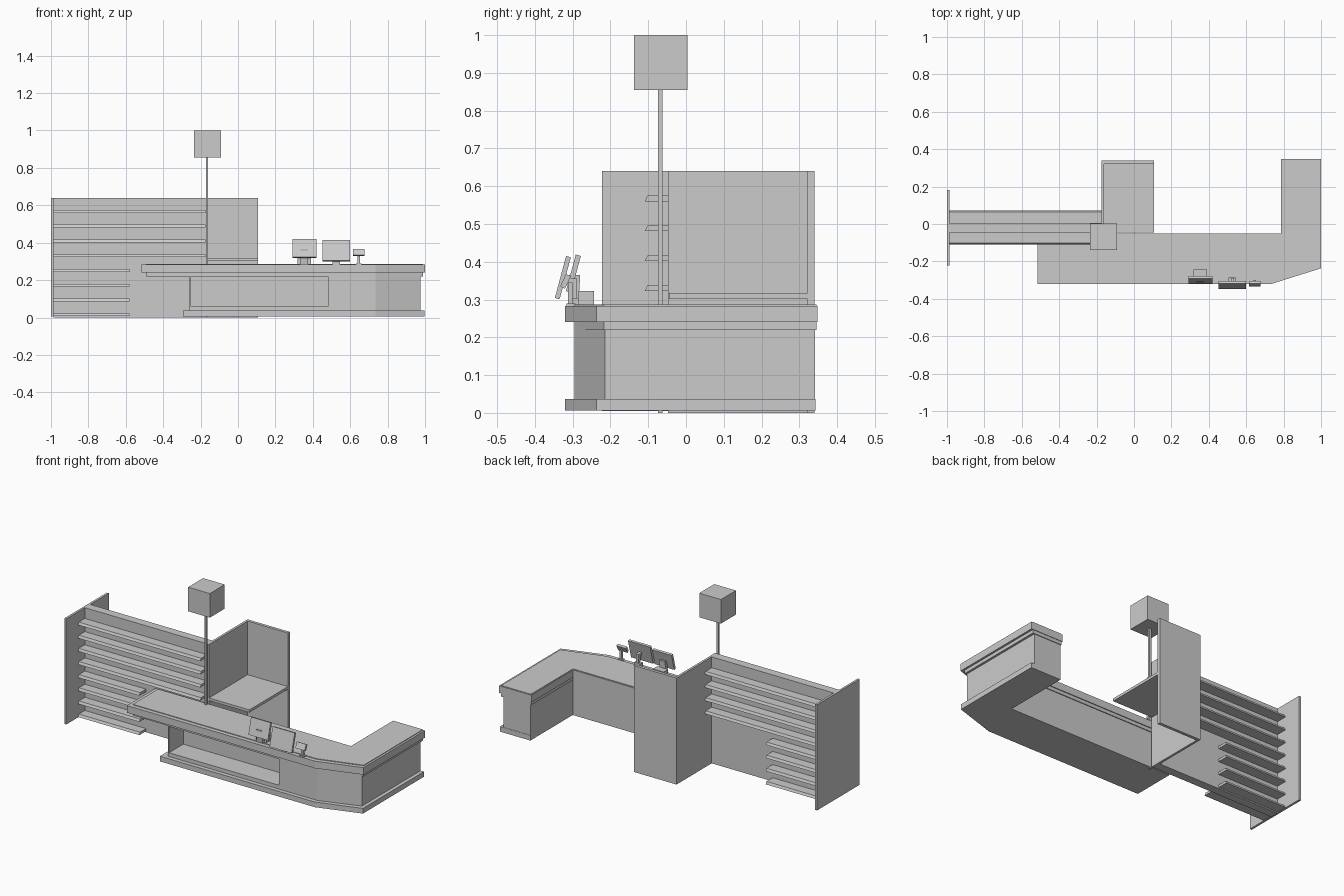
import bpy
import math
from mathutils import Matrix

if "Cube" in bpy.data.objects:
    bpy.data.objects.remove(bpy.data.objects["Cube"])


def mesh_object(name, verts, faces):
    mesh = bpy.data.meshes.new(name)
    mesh.from_pydata(verts, [], faces)
    obj = bpy.data.objects.new(name, mesh)
    bpy.context.collection.objects.link(obj)
    return obj


def prism(name, outline, z0, z1):
    """Extrude a counter-clockwise xy outline from z0 to z1."""
    n = len(outline)
    verts = [(x, y, z) for z in (z0, z1) for x, y in outline]
    faces = [list(range(n))[::-1], list(range(n, 2 * n))]
    faces += [(i, (i + 1) % n, n + (i + 1) % n, n + i) for i in range(n)]
    return mesh_object(name, verts, faces)


def box(name, x0, x1, y0, y1, z0, z1):
    return prism(name, [(x0, y0), (x1, y0), (x1, y1), (x0, y1)], z0, z1)


def bar(name, x0, x1, yz):
    """Extrude a yz profile along x."""
    n = len(yz)
    verts = [(x, y, z) for x in (x0, x1) for y, z in yz]
    faces = [list(range(n))[::-1], list(range(n, 2 * n))]
    faces += [(i, (i + 1) % n, n + (i + 1) % n, n + i) for i in range(n)]
    return mesh_object(name, verts, faces)


def tilted_panel(name, cx, cy, cz, w, h, t, lean):
    obj = box(name, -w / 2, w / 2, -t / 2, t / 2, -h / 2, h / 2)
    obj.data.transform(Matrix.Translation((cx, cy, cz)) @ Matrix.Rotation(-lean, 4, 'X'))
    return obj


def counter_outline(left, front, chamfer_x, chamfer_y, right, end, inner_x, back):
    return [(left, front), (chamfer_x, front), (right, chamfer_y), (right, end),
            (inner_x, end), (inner_x, back), (left, back)]


# Display wall with its end panel
box("wall_end_panel", -1.0, -0.987, -0.222, 0.182, 0.005, 0.64)
box("display_wall", -0.987, -0.172, -0.045, 0.006, 0.0, 0.64)

# Shelves on both sides of the wall, the lower four short
MID = -0.019
for i in range(8):
    z = 0.56 - i * 0.079
    x1 = -0.174 if i < 4 else -0.58
    for side, s in (("front", -1), ("back", 1)):
        profile = [(MID + s * 0.024, z), (MID + s * 0.09, z),
                   (MID + s * 0.083, z + 0.015), (MID + s * 0.024, z + 0.015)]
        if s < 0:
            profile.reverse()
        bar(f"{side}_shelf_{i + 1}", -0.987, x1, profile)

# Tall corner unit
box("corner_side_panel", -0.175, -0.161, -0.047, 0.34, 0.0, 0.64)
box("corner_back_panel", -0.161, 0.107, 0.322, 0.34, 0.0, 0.64)
box("corner_shelf", -0.161, 0.107, -0.045, 0.322, 0.302, 0.318)

# Sign pole and cube
box("sign_pole", -0.172, -0.16, -0.074, -0.062, 0.0, 0.86)
box("sign_cube", -0.235, -0.091, -0.138, 0.004, 0.855, 1.0)

# Counter: plinth, body with open niche, edged worktop
prism("counter_plinth", counter_outline(-0.295, -0.32, 0.735, -0.237, 0.997, 0.343, 0.795, -0.06),
      0.006, 0.037)
body = prism("counter_body", counter_outline(-0.26, -0.295, 0.735, -0.215, 0.975, 0.341, 0.795, -0.06),
             0.035, 0.242)
niche = box("niche_cutter", -0.252, 0.48, -0.40, -0.16, 0.06, 0.218)
niche.hide_render = True
niche.hide_viewport = True
cut = body.modifiers.new("niche", 'BOOLEAN')
cut.operation = 'DIFFERENCE'
cut.solver = 'EXACT'
cut.object = niche
prism("worktop_edge", counter_outline(-0.515, -0.32, 0.735, -0.237, 1.0, 0.348, 0.785, -0.05),
      0.24, 0.283)
prism("worktop_surface", counter_outline(-0.493, -0.295, 0.73, -0.217, 0.988, 0.345, 0.79, -0.055),
      0.22, 0.287)

# Till display
LEAN = math.radians(15)
box("till_base", 0.318, 0.39, -0.285, -0.243, 0.283, 0.322)
bar("till_neck", 0.335, 0.375, [(-0.30, 0.285), (-0.285, 0.285), (-0.28, 0.365), (-0.31, 0.365)])
tilted_panel("till_screen", 0.356, -0.298, 0.369, 0.13, 0.1, 0.014, LEAN)

# Customer display
box("customer_display_foot", 0.505, 0.545, -0.312, -0.285, 0.283, 0.304)
bar("customer_display_neck", 0.518, 0.534,
    [(-0.302, 0.30), (-0.288, 0.30), (-0.288, 0.355), (-0.32, 0.36)])
tilted_panel("customer_display_screen", 0.526, -0.326, 0.358, 0.147, 0.115, 0.013, LEAN)

# Small card reader
box("reader_stem", 0.639, 0.651, -0.312, -0.3, 0.283, 0.345)
box("reader_foot", 0.631, 0.659, -0.316, -0.292, 0.283, 0.29)
tilted_panel("reader_head", 0.645, -0.319, 0.348, 0.062, 0.036, 0.014, math.radians(25))
